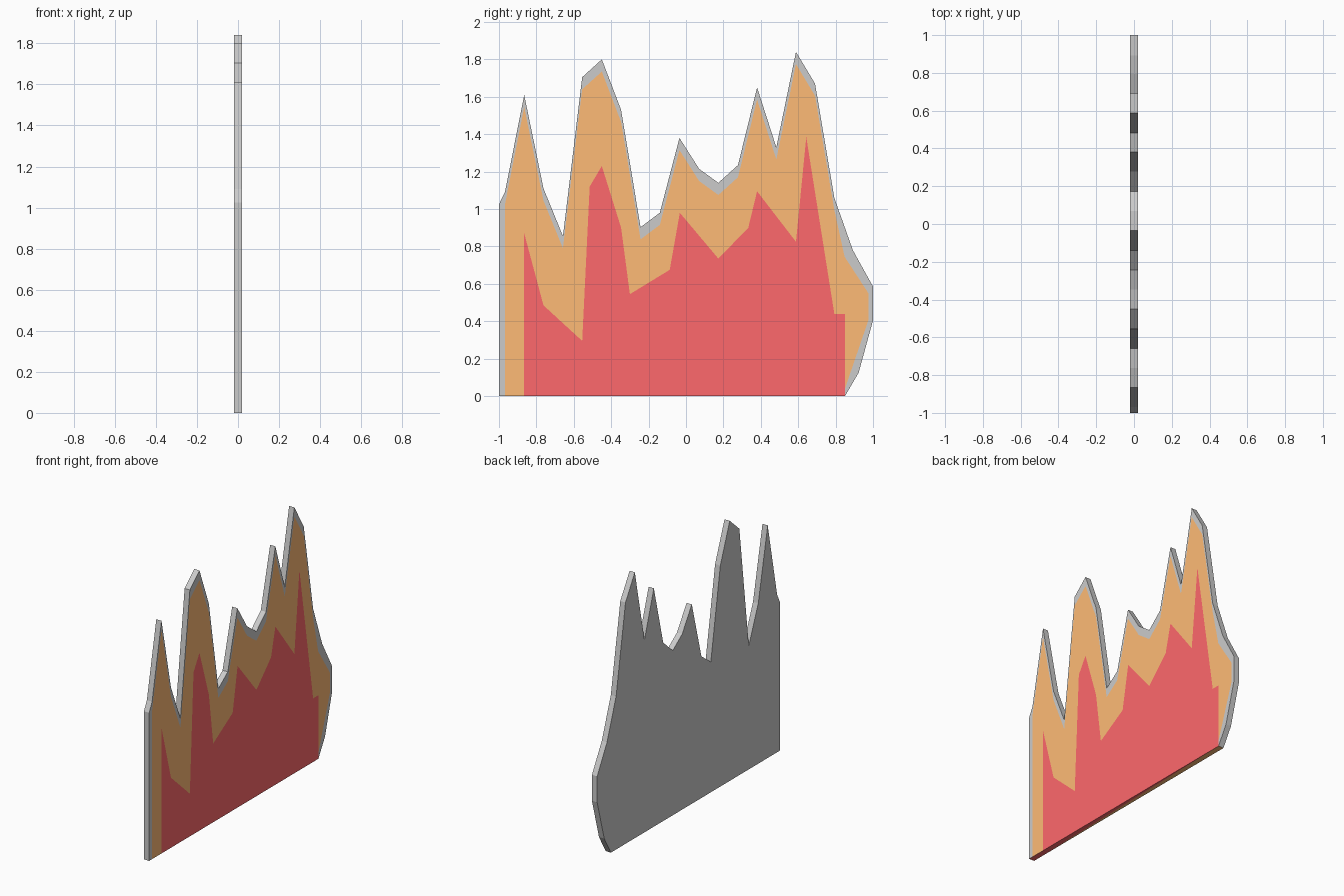
import bpy, bmesh

if "Cube" in bpy.data.objects:
    bpy.data.objects.remove(bpy.data.objects["Cube"])

HALF = 0.02  # half thickness of the board

# Silhouette, as (y, z), from the bottom left round to the bottom right
outline = [(-1, 0), (-1, 1.025), (-.968, 1.09), (-.865, 1.61), (-.762, 1.11), (-.658, .855),
           (-.555, 1.705), (-.45, 1.80), (-.347, 1.53), (-.243, .903), (-.14, .98),
           (-.035, 1.38), (.07, 1.215), (.173, 1.14), (.278, 1.235), (.38, 1.65),
           (.483, 1.33), (.588, 1.84), (.69, 1.67), (.793, 1.06), (.892, .78),
           (1, .585), (1, .405), (.923, .125), (.85, 0)]
# Orange flame follows the silhouette a little lower, with its own right edge
orange = [(-.968, 0)] + [(y, z - .065) for y, z in outline[2:20]] + [
    (.848, .745), (.975, .55), (.975, .405), (.85, .04)]
# Inner red flame
red = [(-.865, 0), (-.865, .87), (-.762, .485), (-.555, .295), (-.515, 1.12), (-.45, 1.23),
       (-.347, .9), (-.3, .545), (-.087, .675), (-.033, .98), (.173, .735), (.333, .9),
       (.38, 1.095), (.588, .825), (.643, 1.385), (.793, .44), (.85, .44)]


def material(name, rgb):
    m = bpy.data.materials.new(name)
    m.diffuse_color = (*rgb, 1)
    m.use_nodes = True
    m.node_tree.nodes["Principled BSDF"].inputs["Base Color"].default_value = m.diffuse_color
    return m


bm = bmesh.new()


def verts(points, x):
    return [bm.verts.new((x, y, z)) for y, z in points]


def face(vs, mat=0):
    bm.faces.new(vs).material_index = mat


front, back = verts(outline, HALF), verts(outline, -HALF)
o, r = verts(orange, HALF), verts(red, HALF)

# Painted front: grey rim, orange band, red centre
face(front + o[::-1])
face(o + r[::-1], 1)
face(r + [o[-1], front[-1]], 2)
# Plain back and side walls
face(back[::-1])
for i in range(len(outline) - 1):
    face([front[i], back[i], back[i + 1], front[i + 1]])
# Painted underside, split diagonally
face([back[0], front[0], o[0], r[0], front[-1]], 2)
face([back[0], front[-1], back[-1]], 1)

bmesh.ops.recalc_face_normals(bm, faces=bm.faces[:])
bmesh.ops.triangulate(bm, faces=[f for f in bm.faces if len(f.verts) > 4])

mesh = bpy.data.meshes.new("flame_board")
bm.to_mesh(mesh)
bm.free()
for m in (material("grey", (.8, .8, .8)), material("orange", (1, .5, .18)),
          material("red", (1, .14, .15))):
    mesh.materials.append(m)
board = bpy.data.objects.new("flame_board", mesh)
bpy.context.collection.objects.link(board)
